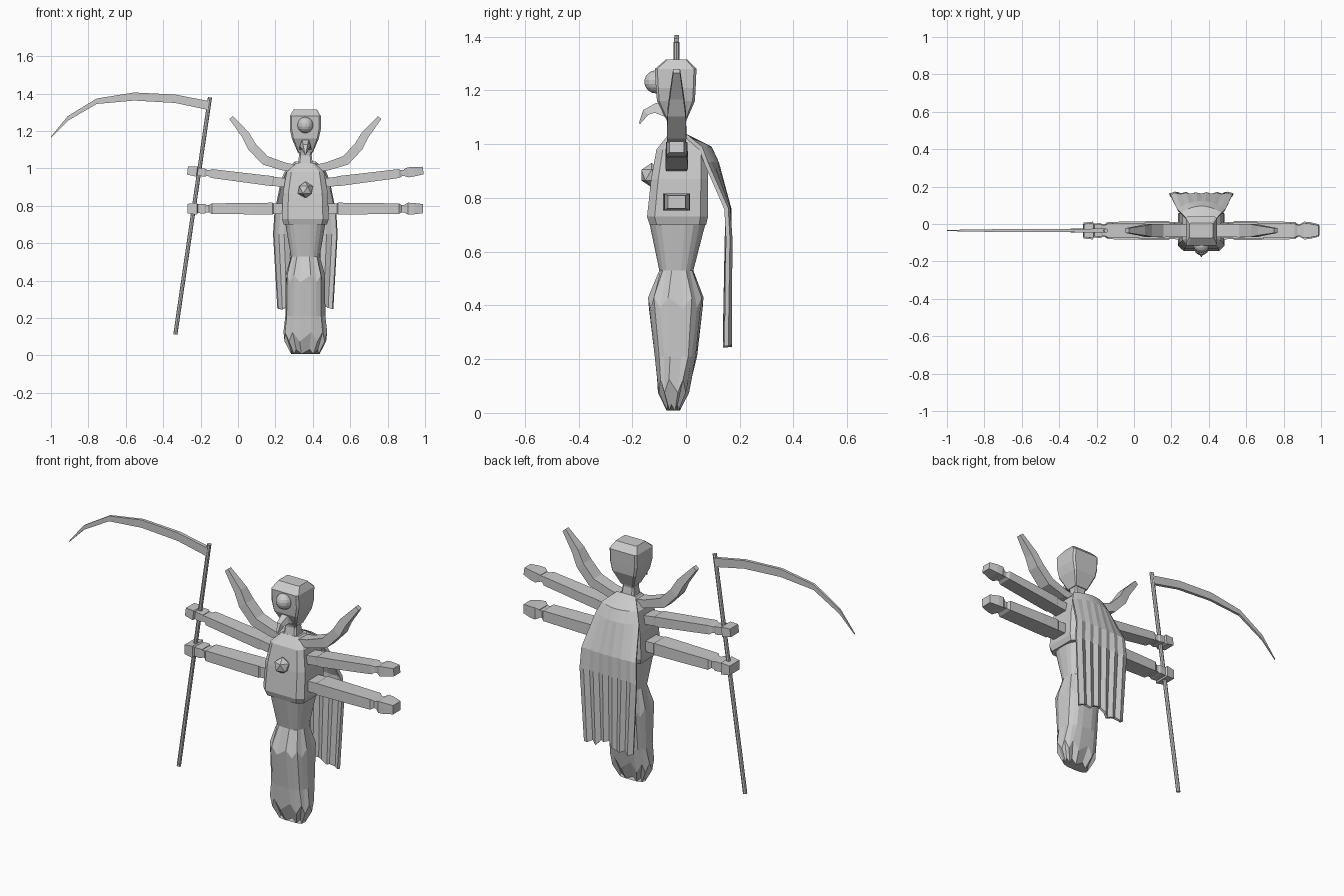
import bpy, bmesh, math, random
from mathutils import Vector

if "Cube" in bpy.data.objects:
    bpy.data.objects.remove(bpy.data.objects["Cube"])

random.seed(4)
CX, CY = 0.36, -0.035          # body axis
grey = bpy.data.materials.new("stone grey")
grey.diffuse_color = (0.6, 0.6, 0.6, 1)
grey.use_nodes = True
grey.node_tree.nodes["Principled BSDF"].inputs["Base Color"].default_value = grey.diffuse_color


def finish(name, bm):
    bmesh.ops.recalc_face_normals(bm, faces=bm.faces)
    me = bpy.data.meshes.new(name)
    bm.to_mesh(me)
    bm.free()
    me.materials.append(grey)
    ob = bpy.data.objects.new(name, me)
    bpy.context.collection.objects.link(ob)
    return ob


def loft(name, rings):
    """Skin a list of closed point rings and cap both ends."""
    bm = bmesh.new()
    rows = [[bm.verts.new(p) for p in r] for r in rings]
    n = len(rows[0])
    for a, b in zip(rows, rows[1:]):
        for i in range(n):
            j = (i + 1) % n
            bm.faces.new((a[i], a[j], b[j], b[i]))
    bm.faces.new(rows[0])
    bm.faces.new(rows[-1])
    return finish(name, bm)


def block_ring(z, hx, y0, y1, c=0.25):
    """Rectangle with cut corners at height z."""
    cy, hy = (y0 + y1) / 2, (y1 - y0) / 2
    k = 1 - c
    pts = [(1, -k), (1, k), (k, 1), (-k, 1), (-1, k), (-1, -k), (-k, -1), (k, -1)]
    return [(CX + hx * x, cy + hy * y, z) for x, y in pts]


def path_ring(x, z, slope, hy, hz):
    """Rectangle across a limb running in the xz plane."""
    d = Vector((-math.sin(slope), 0, math.cos(slope))) * hz
    c = Vector((x, CY, z))
    s = Vector((0, hy, 0))
    return [c - s - d, c + s - d, c + s + d, c - s + d]


def mirrored(rings):
    return [[(2 * CX - p[0], p[1], p[2]) for p in r] for r in rings]


# Torso
loft("torso", [block_ring(*r) for r in (
    (0.70, 0.115, -0.135, 0.075), (0.73, 0.125, -0.145, 0.082),
    (0.87, 0.12, -0.13, 0.082), (0.98, 0.10, -0.11, 0.08),
    (1.03, 0.05, -0.07, 0.0))])

# Robe: waist, hips and folded lower part with a ragged hem
N = 20
robe = []
for z, hx, y0, y1, fold, jag in (
        (0.73, 0.112, -0.142, 0.08, 0, 0), (0.53, 0.078, -0.10, 0.028, 0, 0),
        (0.41, 0.106, -0.142, 0.066, 0.03, 0.02), (0.21, 0.108, -0.117, 0.042, 0.05, 0),
        (0.10, 0.118, -0.108, 0.015, 0.05, 0.025), (0.02, 0.085, -0.075, -0.02, 0.1, 0.012)):
    ring = []
    for i in range(N):
        a = 2 * math.pi * (i + 0.5) / N
        c, s = math.cos(a), math.sin(a)
        wave = 1 if i % 2 else -1
        f = 1 - fold * (wave < 0)
        x = math.copysign(abs(c) ** 0.7, c) * hx * f
        y = math.copysign(abs(s) ** 0.7, s) * (y1 - y0) / 2 * f
        ring.append((CX + x, (y0 + y1) / 2 + y, z + jag * wave))
    robe.append(ring)
loft("robe", robe)

# Neck and head
loft("neck", [block_ring(1.0, 0.042, -0.075, 0.005), block_ring(1.07, 0.034, -0.062, -0.008),
              block_ring(1.13, 0.042, -0.075, 0.005)])
loft("head", [block_ring(*r, 0.12) for r in (
    (1.085, 0.04, -0.07, 0.0), (1.16, 0.072, -0.108, 0.033), (1.21, 0.083, -0.112, 0.036),
    (1.28, 0.083, -0.116, 0.039), (1.315, 0.063, -0.075, 0.005))])

# Curved beak
beak = []
for y, z, hw, ht, ang in ((-0.07, 1.125, 0.034, 0.025, 0.3), (-0.115, 1.135, 0.03, 0.018, 0.1),
                          (-0.15, 1.118, 0.02, 0.013, -0.8), (-0.173, 1.077, 0.004, 0.003, -1.1)):
    dy, dz = math.sin(-ang) * ht, math.cos(ang) * ht
    beak.append([(CX - hw, y + dy, z - dz), (CX + hw, y + dy, z - dz),
                 (CX + hw * 0.6, y - dy, z + dz), (CX - hw * 0.6, y - dy, z + dz)])
loft("beak", beak)

# Eye and chest orb
for name, y, z, r, smooth in (("eye", -0.112, 1.232, 0.043, True),
                              ("chest_orb", -0.128, 0.885, 0.045, False)):
    bm = bmesh.new()
    if smooth:
        bmesh.ops.create_uvsphere(bm, u_segments=14, v_segments=9, radius=r)
    else:
        bmesh.ops.create_icosphere(bm, subdivisions=1, radius=r)
    bmesh.ops.translate(bm, verts=bm.verts, vec=(CX, y, z))
    finish(name, bm)

# Shoulder horns
horn = [path_ring(*r) for r in (
    (0.39, 0.995, 0.05, 0.036, 0.02), (0.473, 1.01, 0.25, 0.034, 0.022),
    (0.575, 1.043, 0.55, 0.036, 0.026), (0.645, 1.117, 0.95, 0.034, 0.025),
    (0.68, 1.18, 0.95, 0.026, 0.022), (0.757, 1.272, 0.85, 0.013, 0.012))]
loft("right_horn", horn)
loft("left_horn", mirrored(horn))

# Four arms with wrists; open hands on one side, gripping fists on the other
for level, z0, slope, hy, hz in (("upper", 0.925, 0.125, 0.042, 0.027),
                                 ("lower", 0.785, 0.0, 0.05, 0.032)):
    def limb(stations):
        return [path_ring(x, z0 + (x - 0.48) * math.tan(slope), slope, hy * a, hz * b)
                for x, a, b in stations]

    arm = limb(((0.44, 0.95, 0.9), (0.53, 0.92, 0.9), (0.535, 1, 1), (0.64, 1, 0.95),
                (0.86, 0.92, 0.88), (0.875, 0.7, 0.6), (0.90, 0.7, 0.6)))
    hand = limb(((0.89, 0.7, 0.7), (0.91, 0.95, 1), (0.94, 0.9, 0.95), (0.99, 0.65, 0.75)))
    fist = limb(((0.89, 0.7, 0.7), (0.90, 0.8, 0.8), (0.935, 0.75, 0.75),
                 (0.94, 0.95, 1), (0.99, 0.85, 0.8)))
    loft("right_%s_arm" % level, arm)
    loft("left_%s_arm" % level, mirrored(arm))
    loft("right_%s_hand" % level, hand)
    loft("left_%s_fist" % level, mirrored(fist))

# Cape: gently folded sheet with a ragged hem, thickened
bm = bmesh.new()
COLS = 12
rows = []
for z, half, y, bow, fold in (
        (1.03, 0.055, 0.0, 0.0, 0), (0.985, 0.105, 0.09, -0.035, 0),
        (0.93, 0.128, 0.115, -0.04, 0), (0.76, 0.163, 0.158, -0.005, 0.003),
        (0.65, 0.17, 0.157, 0.004, 0.005), (0.26, 0.147, 0.152, 0.005, 0.007)):
    row = []
    for i in range(COLS + 1):
        t = 2 * i / COLS - 1
        rag = random.uniform(-0.02, 0.03) if z < 0.3 else 0
        w = fold * (1 if i % 2 else -1)
        row.append(bm.verts.new((CX + t * half, y + bow * t * t + w, z + rag)))
    rows.append(row)
for a, b in zip(rows, rows[1:]):
    for i in range(COLS):
        bm.faces.new((a[i], a[i + 1], b[i + 1], b[i]))
cape = finish("cape", bm)
mod = cape.modifiers.new("thickness", "SOLIDIFY")
mod.thickness = 0.016
mod.offset = 0

# Scythe staff
foot, top = Vector((-0.335, CY, 0.112)), Vector((-0.15, CY, 1.38))
axis = (top - foot).normalized()
side = axis.cross(Vector((0, 1, 0)))
loft("scythe_staff", [[p + 0.011 * (side * math.cos(a) + Vector((0, 1, 0)) * math.sin(a))
                       for a in [math.tau * k / 8 for k in range(8)]] for p in (foot, top)])

# Scythe blade
loft("scythe_blade", [[(x, CY - t, lo), (x, CY + t, lo), (x, CY + t, hi), (x, CY - t, hi)]
                      for x, lo, hi, t in (
    (-0.155, 1.312, 1.36, 0.01), (-0.335, 1.35, 1.395, 0.009), (-0.555, 1.363, 1.406, 0.008),
    (-0.755, 1.345, 1.374, 0.007), (-0.91, 1.255, 1.28, 0.005), (-1.0, 1.164, 1.17, 0.002))])
